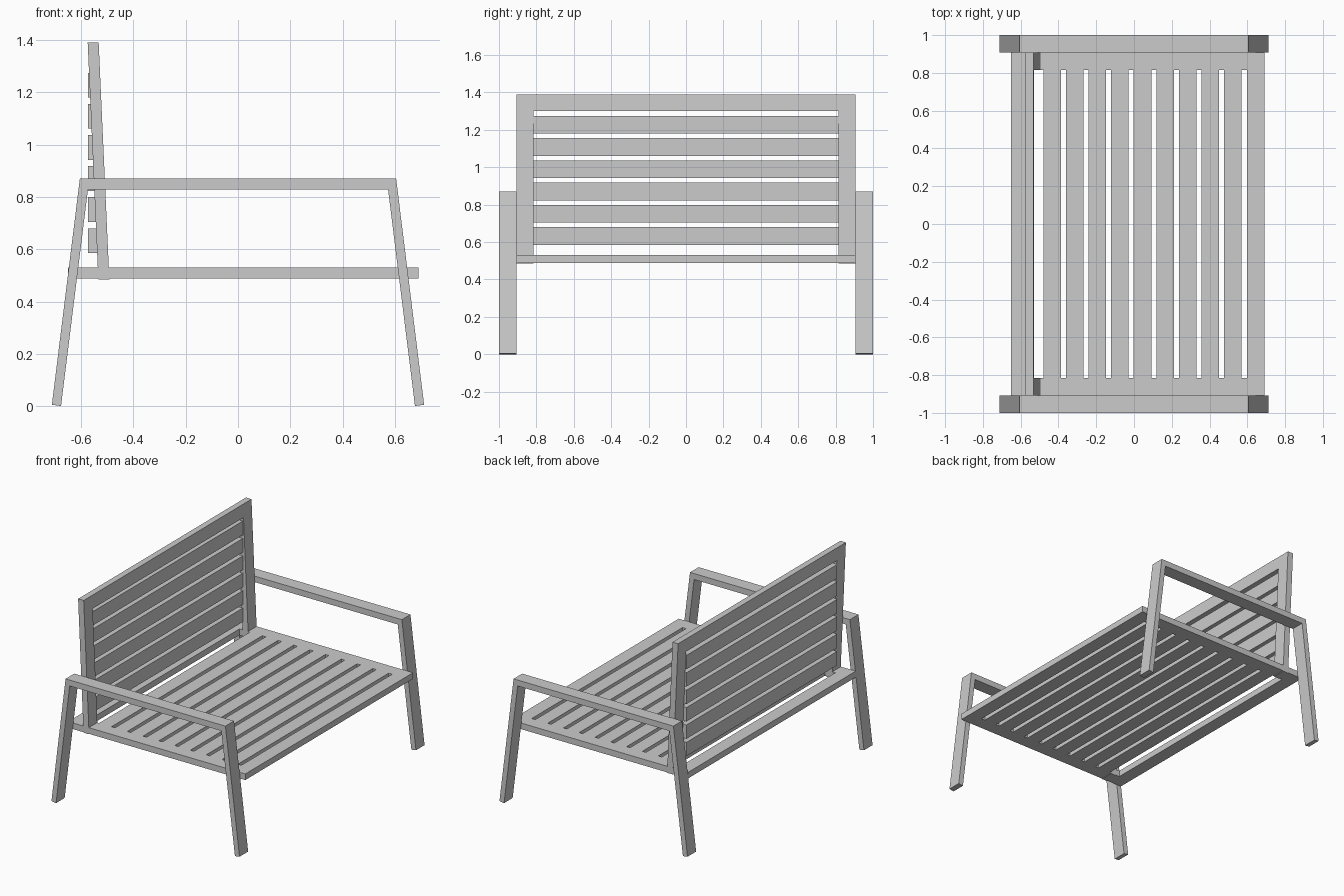
import bpy
import bmesh

if "Cube" in bpy.data.objects:
    bpy.data.objects.remove(bpy.data.objects["Cube"], do_unlink=True)

# Single painted-metal grey
grey = bpy.data.materials.new("light_grey")
grey.use_nodes = True
colour = (0.6, 0.6, 0.6, 1)
grey.diffuse_color = colour
grey.node_tree.nodes["Principled BSDF"].inputs["Base Color"].default_value = colour


def extrude_profile(name, profile, y0, y1):
    """Extrude a closed x-z outline along y."""
    bm = bmesh.new()
    face = bm.faces.new([bm.verts.new((x, y0, z)) for x, z in profile])
    ext = bmesh.ops.extrude_face_region(bm, geom=[face])
    verts = [v for v in ext["geom"] if isinstance(v, bmesh.types.BMVert)]
    bmesh.ops.translate(bm, verts=verts, vec=(0, y1 - y0, 0))
    bmesh.ops.recalc_face_normals(bm, faces=bm.faces)
    mesh = bpy.data.meshes.new(name)
    bm.to_mesh(mesh)
    bm.free()
    mesh.materials.append(grey)
    obj = bpy.data.objects.new(name, mesh)
    bpy.context.collection.objects.link(obj)
    return obj


def box(name, x0, x1, y0, y1, z0, z1):
    return extrude_profile(name, [(x0, z0), (x1, z0), (x1, z1), (x0, z1)], y0, y1)


def back_x(z):
    """Rear surface of the leaning backrest at height z."""
    return -0.575 + (1.39 - z) * 0.045


# Widths shared by the frame members
INNER, OUTER, END = 0.815, 0.907, 1.0
DEPTH = 0.042
SEAT_Z0, SEAT_Z1 = 0.488, 0.53

# Leg and armrest hoops: one continuous bent bar on each side
outer = [(-0.712, 0.005), (-0.605, 0.87), (0.605, 0.87), (0.712, 0.005)]
inner = [(0.677, 0), (0.574, 0.829), (-0.574, 0.829), (-0.677, 0)]
for side, y0, y1 in (("left", OUTER, END), ("right", -END, -OUTER)):
    extrude_profile(side + "_leg_hoop", outer + inner, y0, y1)

# Seat side rails, backrest posts
for side, y0, y1 in (("left", INNER, OUTER), ("right", -OUTER, -INNER)):
    box(side + "_seat_rail", -0.56, 0.597, y0, y1, SEAT_Z0, SEAT_Z1)
    top, low = 1.39, 0.485
    extrude_profile(side + "_back_post", [
        (back_x(low), low), (back_x(low) + DEPTH, low),
        (back_x(top) + DEPTH, top), (back_x(top), top)], y0, y1)

# Seat cross rails
box("rear_seat_rail", -0.65, -0.56, -OUTER, OUTER, SEAT_Z0, SEAT_Z1)
box("front_seat_rail", 0.597, 0.69, -OUTER, OUTER, SEAT_Z0, SEAT_Z1)

# Seat slats
pitch = 0.1196
for i in range(9):
    x = -0.48 + i * pitch
    box(f"seat_slat_{i + 1}", x, x + 0.093, -INNER, INNER, SEAT_Z0, SEAT_Z1)

# Backrest top rail, leaning with the posts
lo, hi = 1.3, 1.39
extrude_profile("back_top_rail", [
    (back_x(lo), lo), (back_x(lo) + DEPTH, lo),
    (back_x(hi) + DEPTH, hi), (back_x(hi), hi)], -INNER, INNER)

# Backrest slats, stacked upright behind the posts
for i in range(6):
    z = 0.585 + i * 0.119
    box(f"back_slat_{i + 1}", -0.574, -0.534, -INNER, INNER, z, z + 0.095)
